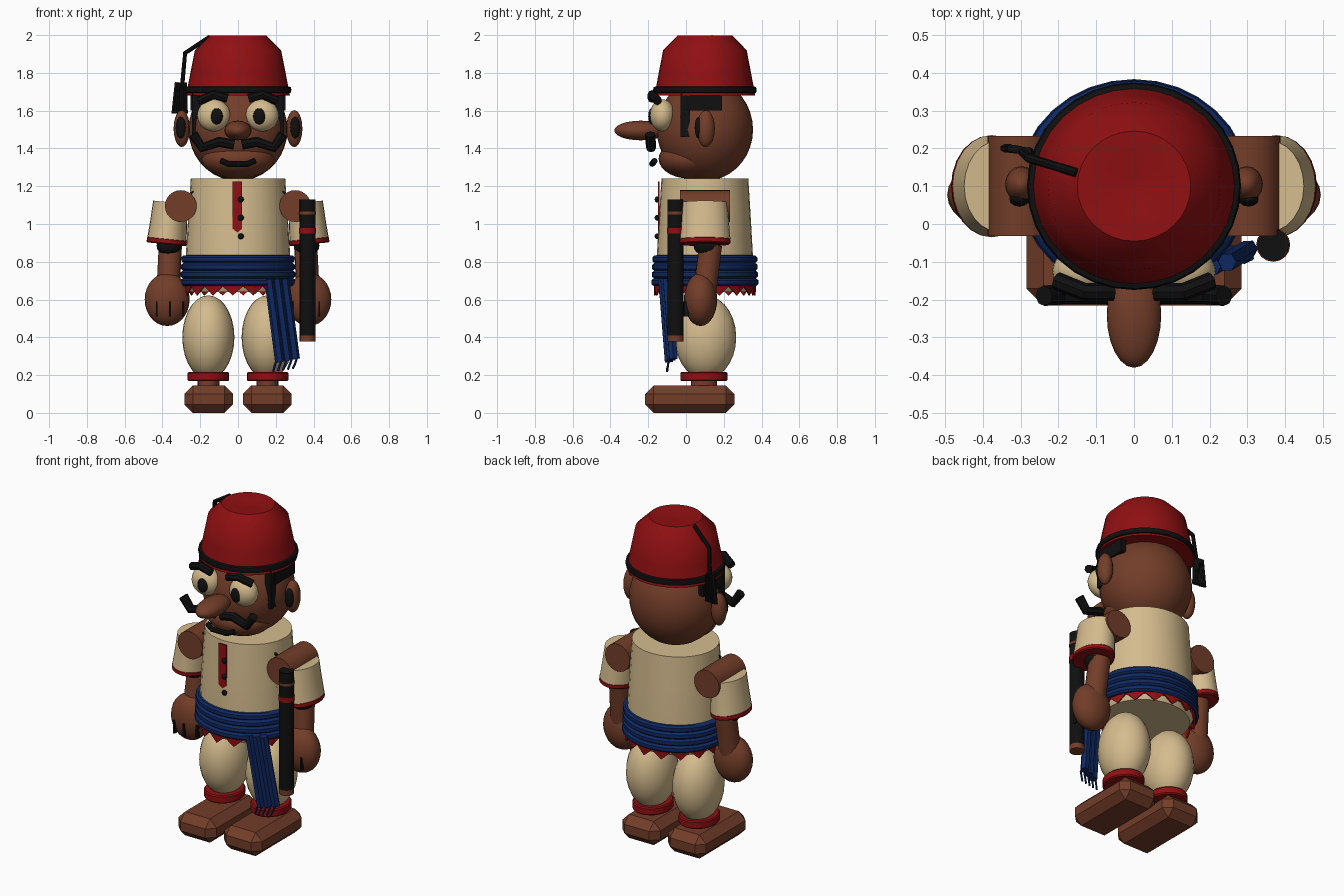
import bpy, bmesh, math
from mathutils import Vector

if "Cube" in bpy.data.objects:
    bpy.data.objects.remove(bpy.data.objects["Cube"])


def material(name, rgb):
    m = bpy.data.materials.new(name)
    m.diffuse_color = (*rgb, 1)
    m.use_nodes = True
    m.node_tree.nodes["Principled BSDF"].inputs["Base Color"].default_value = m.diffuse_color
    return m


SKIN = material("brown", (0.17, 0.047, 0.022))
CREAM = material("cream", (0.66, 0.50, 0.27))
RED = material("red", (0.28, 0.005, 0.006))
BLUE = material("navy_blue", (0.005, 0.022, 0.125))
BLACK = material("black", (0.005, 0.005, 0.005))


def finish(ob, mat, angle=35):
    ob.data.materials.clear()
    ob.data.materials.append(mat)
    bpy.ops.object.select_all(action='DESELECT')
    ob.select_set(True)
    bpy.context.view_layer.objects.active = ob
    if angle:
        bpy.ops.object.shade_smooth_by_angle(angle=math.radians(angle))
    return ob


def from_bmesh(name, bm, mat, loc=(0, 0, 0), rot=(0, 0, 0), angle=35):
    bmesh.ops.recalc_face_normals(bm, faces=bm.faces[:])
    me = bpy.data.meshes.new(name)
    bm.to_mesh(me)
    bm.free()
    ob = bpy.data.objects.new(name, me)
    bpy.context.collection.objects.link(ob)
    ob.location, ob.rotation_euler = loc, rot
    return finish(ob, mat, angle)


def ball(name, loc, size, mat, seg=24, rot=(0, 0, 0)):
    bm = bmesh.new()
    bmesh.ops.create_uvsphere(bm, u_segments=seg, v_segments=seg // 2 + 2, radius=1)
    bmesh.ops.scale(bm, vec=size, verts=bm.verts)
    return from_bmesh(name, bm, mat, loc, rot, 60)


def lathe(name, profile, loc, mat, sy=1.0, seg=28, rot=(0, 0, 0)):
    """Closed solid of revolution from (radius, z) points."""
    bm = bmesh.new()
    rings = [[bm.verts.new((r * math.cos(a), r * math.sin(a) * sy, z))
              for a in (2 * math.pi * i / seg for i in range(seg))] for r, z in profile]
    for lo, hi in zip(rings, rings[1:]):
        for i in range(seg):
            j = (i + 1) % seg
            bm.faces.new((lo[i], lo[j], hi[j], hi[i]))
    bm.faces.new(rings[0])
    bm.faces.new(rings[-1])
    return from_bmesh(name, bm, mat, loc, rot)


def box(name, loc, size, mat, rot=(0, 0, 0), bevel=0):
    bm = bmesh.new()
    bmesh.ops.create_cube(bm, size=1)
    bmesh.ops.scale(bm, vec=size, verts=bm.verts)
    if bevel:
        bmesh.ops.bevel(bm, geom=bm.edges[:], offset=bevel, segments=1, affect='EDGES')
    return from_bmesh(name, bm, mat, loc, rot, 0)


def tube(name, points, radius, mat, res=2):
    cu = bpy.data.curves.new(name, 'CURVE')
    cu.dimensions = '3D'
    cu.bevel_depth, cu.bevel_resolution, cu.use_fill_caps = radius, res, True
    sp = cu.splines.new('POLY')
    sp.points.add(len(points) - 1)
    for p, co in zip(sp.points, points):
        p.co = (*co, 1)
    ob = bpy.data.objects.new(name, cu)
    bpy.context.collection.objects.link(ob)
    bpy.ops.object.select_all(action='DESELECT')
    ob.select_set(True)
    bpy.context.view_layer.objects.active = ob
    bpy.ops.object.convert(target='MESH')
    return finish(bpy.context.view_layer.objects.active, mat)


def plate(name, outline, y0, y1, mat):
    """Flat panel from an (x, z) outline, between two depths."""
    bm = bmesh.new()
    f = bm.faces.new([bm.verts.new((x, y0, z)) for x, z in outline])
    ext = bmesh.ops.extrude_face_region(bm, geom=[f])['geom']
    bmesh.ops.translate(bm, vec=(0, y1 - y0, 0),
                        verts=[g for g in ext if isinstance(g, bmesh.types.BMVert)])
    return from_bmesh(name, bm, mat, angle=0)


CY = 0.1  # depth of the body axis

# Head, jaw and nose
ball("head", (0, CY, 1.5), (0.262, 0.255, 0.272), SKIN, 32)
ball("jaw", (0, 0.02, 1.345), (0.195, 0.165, 0.105), SKIN)
ball("nose", (0, -0.24, 1.495), (0.072, 0.14, 0.052), SKIN)

# Hat with band and dimpled crown
lathe("hat", [(0.275, 1.68), (0.252, 1.80), (0.228, 1.92), (0.15, 1.997), (0.08, 1.995), (0.02, 1.985)],
      (0, CY, 0), RED, 0.97, 32)
lathe("hat_band", [(0.262, 1.69), (0.279, 1.695), (0.283, 1.71), (0.279, 1.725), (0.262, 1.73)],
      (0, CY, 0), BLACK, 0.97, 32)

# Tassel
tube("tassel_cord", [(-0.15, 0.135, 1.99), (-0.28, 0.175, 1.905), (-0.295, 0.19, 1.74)], 0.012, BLACK)
for i in range(6):
    t = i / 5
    tube("tassel_strand", [(-0.325 + 0.045 * t, 0.2 - 0.008 * t, 1.75),
                           (-0.343 + 0.068 * t, 0.2 - 0.008 * t, 1.585)], 0.011, BLACK, 1)

# Mouth
tube("mouth", [(-0.09, -0.165, 1.335), (-0.05, -0.18, 1.318), (0.05, -0.18, 1.318), (0.09, -0.165, 1.335)],
     0.016, BLACK)

for s in (-1, 1):
    # Face features
    ball("ear", (s * 0.298, 0.105, 1.505), (0.043, 0.048, 0.098), SKIN, 16)
    ball("ear_hollow", (s * 0.303, 0.066, 1.51), (0.027, 0.02, 0.058), BLACK, 12)
    ball("eye", (s * 0.128, -0.125, 1.575), (0.088, 0.066, 0.085), CREAM)
    ball("pupil", (s * 0.113, -0.182, 1.57), (0.033, 0.018, 0.043), BLACK, 16)
    tube("eyebrow", [(s * 0.055, -0.18, 1.665), (s * 0.13, -0.18, 1.685), (s * 0.205, -0.15, 1.652)], 0.024, BLACK)
    tube("moustache", [(s * 0.02, -0.185, 1.42), (s * 0.1, -0.185, 1.435),
                       (s * 0.19, -0.185, 1.405), (s * 0.238, -0.19, 1.475)], 0.027, BLACK)
    box("sideburn", (s * 0.223, -0.003, 1.575), (0.042, 0.05, 0.23), BLACK)
    box("temple_hair", (s * 0.235, 0.095, 1.65), (0.035, 0.19, 0.1), BLACK)

    # Shoulder, sleeve and cuff
    lathe("shoulder", [(0.084, -0.132), (0.084, 0.132)], (s * 0.303, CY, 1.095), SKIN, 1, 24, (math.pi / 2, 0, 0))
    tilt = (0, -s * 0.1, 0)
    lathe("sleeve", [(0.104, -0.09), (0.098, 0.0), (0.093, 0.105)], (s * 0.367, CY, 1.01), CREAM, 1.3, 24, tilt)
    lathe("cuff", [(0.101, -0.118), (0.106, -0.112), (0.106, -0.092), (0.1, -0.088)],
          (s * 0.367, CY, 1.01), RED, 1.27, 24, tilt)

    # Forearm and hand
    ball("sleeve_opening", (s * 0.365, 0.11, 0.885), (0.066, 0.07, 0.055), BLACK, 16)
    tube("forearm", [(s * 0.358, 0.13, 0.89), (s * 0.37, 0.1, 0.65)], 0.062, SKIN, 4)
    ball("hand", (s * 0.375, 0.077, 0.6), (0.119, 0.088, 0.14), SKIN)
    for x in (0.29, 0.36, 0.43):
        y = 0.077 - 0.088 * math.sqrt(1 - ((x - 0.375) / 0.119) ** 2 - 0.09)
        box("finger_line", (s * x, y, 0.55), (0.009, 0.022, 0.08), BLACK)

    # Shoulder stitches
    for z in (0.97, 1.07, 1.17):
        box("stitch", (s * 0.237, 0.02, z), (0.03, 0.012, 0.01), BLACK, (0, s * 0.5, 0))

    # Leg, ankle and shoe
    ball("trouser_leg", (s * 0.157, 0.103, 0.4), (0.138, 0.163, 0.222), CREAM)
    lathe("anklet", [(0.104, 0.168), (0.11, 0.175), (0.11, 0.21), (0.104, 0.217)],
          (s * 0.157, 0.095, 0), RED, 1.14, 24)
    lathe("ankle", [(0.058, 0.12), (0.058, 0.18)], (s * 0.157, 0.095, 0), SKIN, 1.2, 16)
    box("shoe", (s * 0.155, 0.02, 0.0725), (0.258, 0.472, 0.145), SKIN, bevel=0.045)

# Tunic
lathe("tunic", [(0.255, 0.64), (0.278, 0.68), (0.276, 0.84), (0.263, 1.05), (0.25, 1.24)], (0, CY, 0), CREAM, 0.92, 32)

# Zigzag hem
bm = bmesh.new()
N = 32
top, tip = [], []
for i in range(N):
    a = 2 * math.pi * (i + 0.5) / N
    c, d = math.cos(a), math.sin(a)
    top.append(bm.verts.new((0.285 * c, 0.272 * d, 0.685)))
    z = 0.622 if i % 2 else 0.67
    tip.append(bm.verts.new((0.283 * c, 0.27 * d, z)))
for i in range(N):
    j = (i + 1) % N
    bm.faces.new((tip[i], tip[j], top[j], top[i]))
hem = from_bmesh("zigzag_hem", bm, RED, (0, CY, 0), angle=0)
hem.modifiers.new("thickness", 'SOLIDIFY').thickness = 0.008

# Wound sash: four rounded ridges
ridges = [(0.27, 0.67)]
for k in range(4):
    z = 0.672 + 0.0405 * k
    r = 0.306 - 0.002 * k
    ridges += [(r - 0.012, z), (r, z + 0.01), (r, z + 0.03), (r - 0.012, z + 0.04)]
ridges.append((0.26, 0.836))
lathe("waist_sash", ridges, (0, CY, 0), BLUE, 0.925, 32)

# Hanging sash end in three folds with a fringe
for k in range(3):
    o = (k - 1) * 0.041
    tail = tube("sash_fold", [(0.205 + o, -0.125 + 0.012 * k, 0.71), (0.262 + o, -0.09 + 0.012 * k, 0.27 + 0.008 * k)],
                0.025, BLUE, 1)
for k in range(5):
    x = 0.208 + 0.026 * k
    tube("sash_fringe", [(x, -0.09, 0.29), (x - 0.012, -0.095, 0.255), (x - 0.022, -0.1, 0.218 + 0.004 * k)],
         0.006, BLUE, 1)

# Neck placket and buttons
plate("placket", [(-0.028, 1.225), (0.022, 1.225), (0.022, 0.975), (-0.003, 0.955), (-0.028, 0.975)],
      -0.148, -0.139, RED)
for z in (1.13, 1.033, 0.935):
    ball("button", (0.015, -0.153, z), (0.016, 0.013, 0.016), BLACK, 12)

# Staff with rings and tip
SX, SY = 0.368, -0.055


def ring(name, r, z0, z1, mat):
    lathe(name, [(r, z0), (r, z1)], (SX, SY, 0), mat, 1, 16)


ring("staff", 0.042, 0.41, 1.13, BLACK)
ring("staff_tip", 0.042, 0.378, 0.412, SKIN)
ring("staff_upper_ring", 0.044, 1.05, 1.065, SKIN)
ring("staff_red_ring", 0.045, 0.95, 0.98, RED)
